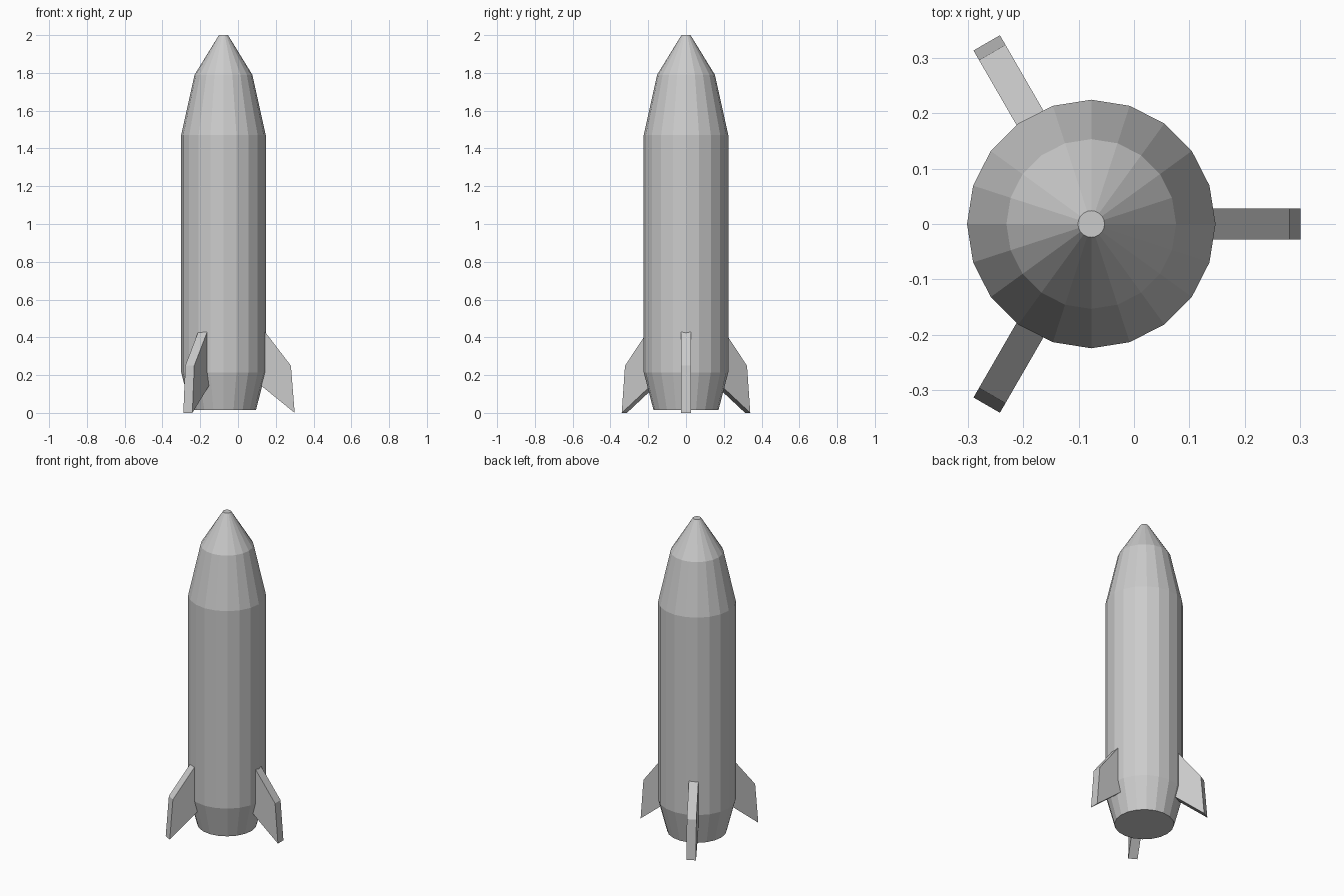
import bpy
import bmesh
from math import cos, sin, pi, radians
from mathutils import Matrix, Vector

if "Cube" in bpy.data.objects:
    bpy.data.objects.remove(bpy.data.objects["Cube"], do_unlink=True)

SIDES = 20
AXIS = Vector((-0.077, 0, 0))
FIN_THICKNESS = 0.055

grey = bpy.data.materials.new("light_grey")
grey.use_nodes = True
grey.diffuse_color = (0.6, 0.6, 0.6, 1)
grey.node_tree.nodes["Principled BSDF"].inputs["Base Color"].default_value = grey.diffuse_color


def finish(name, bm):
    bmesh.ops.recalc_face_normals(bm, faces=bm.faces)
    mesh = bpy.data.meshes.new(name)
    bm.to_mesh(mesh)
    bm.free()
    mesh.materials.append(grey)
    obj = bpy.data.objects.new(name, mesh)
    obj.location = AXIS
    bpy.context.collection.objects.link(obj)
    return obj


# Hull: faceted lathe of (radius, height), capped at tail and nose
profile = [(0.172, 0.015), (0.224, 0.215), (0.224, 1.47), (0.153, 1.79), (0.024, 2.0)]
bm = bmesh.new()
rings = [[bm.verts.new((r * cos(2 * pi * i / SIDES), r * sin(2 * pi * i / SIDES), z))
          for i in range(SIDES)] for r, z in profile]
for low, high in zip(rings, rings[1:]):
    for i in range(SIDES):
        j = (i + 1) % SIDES
        bm.faces.new((low[i], low[j], high[j], high[i]))
bm.faces.new(rings[0])
bm.faces.new(rings[-1])
finish("rocket_hull", bm)

# Fins: swept slabs, slightly sunk into the hull
outline = [(0.2, 0.455), (0.357, 0.25), (0.377, 0.0), (0.18, 0.16)]
for name, angle in (("left_fin", 0), ("back_right_fin", 120), ("front_right_fin", 240)):
    bm = bmesh.new()
    side = bm.faces.new([bm.verts.new((r, -FIN_THICKNESS / 2, z)) for r, z in outline])
    extruded = bmesh.ops.extrude_face_region(bm, geom=[side])["geom"]
    moved = [v for v in extruded if isinstance(v, bmesh.types.BMVert)]
    bmesh.ops.translate(bm, verts=moved, vec=(0, FIN_THICKNESS, 0))
    bmesh.ops.rotate(bm, verts=bm.verts, matrix=Matrix.Rotation(radians(angle), 3, "Z"))
    finish(name, bm)
